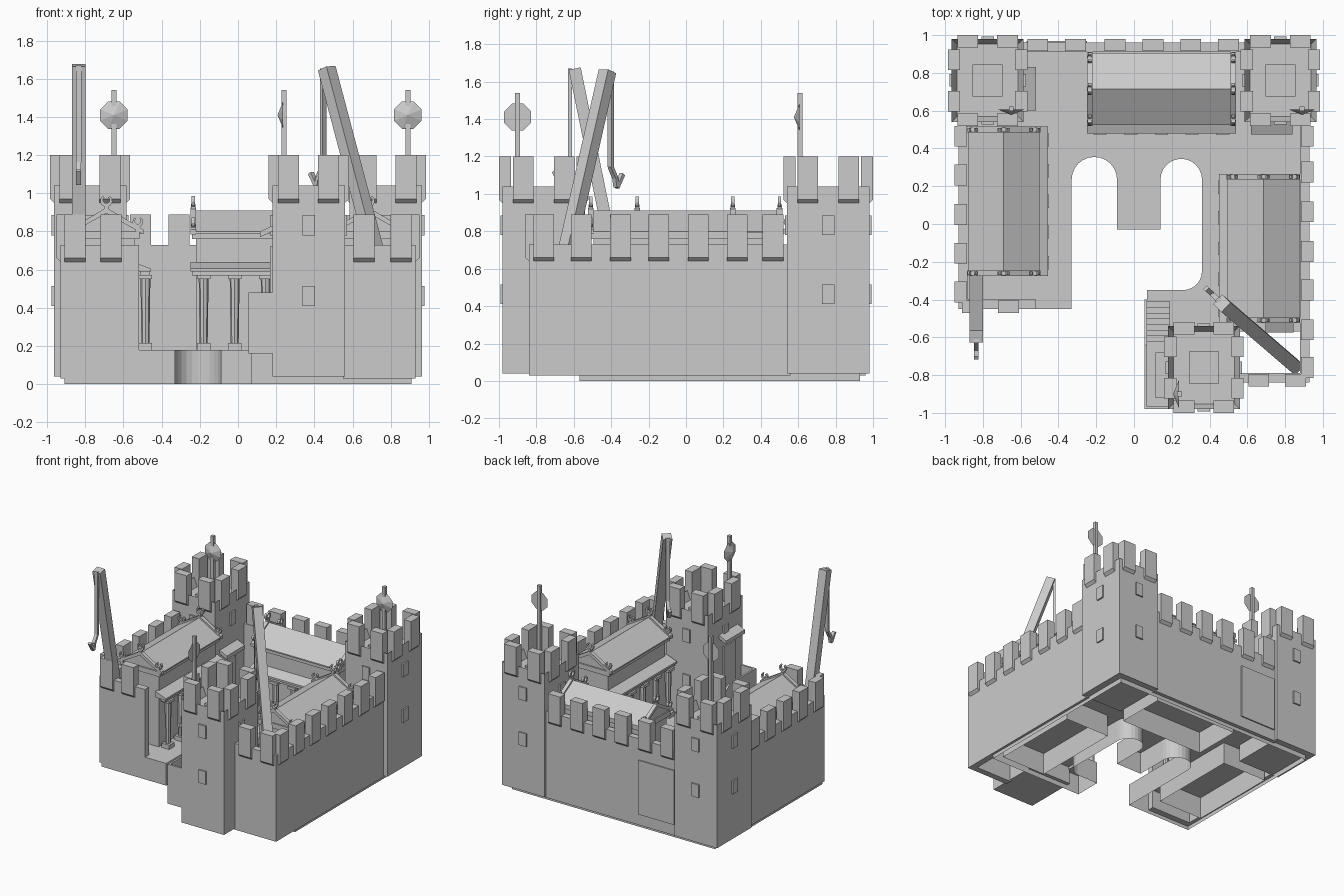
import bpy, bmesh
from math import pi, cos, sin
from mathutils import Matrix, Vector

if "Cube" in bpy.data.objects:
    bpy.data.objects.remove(bpy.data.objects["Cube"])

I = Matrix.Identity(4)


def finish(bm, name, M=I):
    bmesh.ops.recalc_face_normals(bm, faces=bm.faces)
    me = bpy.data.meshes.new(name)
    bm.to_mesh(me)
    bm.free()
    ob = bpy.data.objects.new(name, me)
    ob.matrix_world = M
    bpy.context.collection.objects.link(ob)
    return ob


def prism(name, pts, axis, a, b, M=I):
    """Extrude a 2D outline along an axis from a to b."""
    def place(p, t):
        return {'x': (t, p[0], p[1]), 'y': (p[0], t, p[1]), 'z': (p[0], p[1], t)}[axis]
    bm = bmesh.new()
    lo = [bm.verts.new(place(p, a)) for p in pts]
    hi = [bm.verts.new(place(p, b)) for p in pts]
    n = len(pts)
    bm.faces.new(lo)
    bm.faces.new(hi)
    for i in range(n):
        bm.faces.new((lo[i], lo[(i + 1) % n], hi[(i + 1) % n], hi[i]))
    return finish(bm, name, M)


def box(name, x0, x1, y0, y1, z0, z1, M=I):
    return prism(name, [(x0, y0), (x1, y0), (x1, y1), (x0, y1)], 'z', z0, z1, M)


def beam(name, p, q, w, d, side=None):
    """Square bar between two points."""
    p, q = Vector(p), Vector(q)
    z = (q - p).normalized()
    x = Vector(side) if side else z.orthogonal()
    x = (x - z * x.dot(z)).normalized()
    y = z.cross(x)
    M = Matrix((x, y, z)).transposed().to_4x4()
    M.translation = p
    return box(name, -w / 2, w / 2, -d / 2, d / 2, 0, (q - p).length, M)


def at(x, y, z=0, deg=0):
    return Matrix.Translation((x, y, z)) @ Matrix.Rotation(deg * pi / 180, 4, 'Z')


def merlon(x, y, z, deg):
    # block with chamfered foot; local -y is the outside
    pts = [(-.02, 0.02), (0, 0), (.045, 0), (.045, .25), (-.02, .25)]
    prism("merlon", pts, 'x', -.055, .055, at(x, y, z, deg))


# Quay platform with two round-ended docks, open underneath
def arc(cx, cy, r, a0, a1, n):
    return [(cx + r * cos((a0 + (a1 - a0) * i / n) * pi / 180),
             cy + r * sin((a0 + (a1 - a0) * i / n) * pi / 180)) for i in range(n + 1)]


outline = [(-.91, -.45), (-.33, -.45)] + arc(-.21, .235, .12, 180, 0, 12) + [(-.09, -.03), (.14, -.03)]
outline += arc(.25, .235, .11, 180, 0, 12) + arc(.26, -.25, .10, 0, -90, 6)
outline += [(.07, -.35), (.07, -.57), (.91, -.57), (.91, .93), (-.91, .93)]
quay = prism("quay", outline, 'z', 0, .18)
bm = bmesh.new()
bm.from_mesh(quay.data)
bmesh.ops.delete(bm, geom=[f for f in bm.faces if f.calc_center_median().z < .01], context='FACES_ONLY')
bm.to_mesh(quay.data)
bm.free()

# Curtain walls
box("wall_right", .88, .93, -.84, .56, .03, .73)
box("wall_left", -.93, -.88, -.45, .56, .03, .73)
box("wall_back", -.6, .6, .91, .96, .03, .73)
box("wall_front_right", .55, .93, -.84, -.79, .03, .73)
box("wall_front_left", -.93, -.52, -.45, -.40, .03, .73)
box("back_gate", -.57, -.25, .955, .97, .12, .56)
for y in (-.76, -.56, -.35, -.145, .065, .275, .465):
    merlon(.93, y, .64, 90)
for y in (-.36, -.155, .05, .26, .465):
    merlon(-.93, y, .64, -90)
for x in (-.51, -.31, -.10, .10, .30, .50):
    merlon(x, .96, .64, 180)
for x in (.66, .855):
    merlon(x, -.84, .64, 0)
for x in (-.855, -.665):
    merlon(x, -.45, .64, 0)


def awning(M, w):
    # sloped canopy and door; local -y is the outside
    prism("awning", [(0, .45), (0, .42), (-.065, .39), (-.065, .42)], 'x', -w / 2, w / 2, M)
    box("door", -w * .3, w * .3, -.012, .01, 0, .34, M)


# Towers
def tower(cx, cy, disc_x, disc_y, disc_deg):
    hx, hy = .19, .22
    body = box("tower", cx - hx, cx + hx, cy - hy, cy + hy, .04, 1.04)
    bm = bmesh.new()
    bm.from_mesh(body.data)
    top = max(bm.faces, key=lambda f: f.calc_center_median().z)
    bmesh.ops.inset_individual(bm, faces=[top], thickness=.04, depth=0)
    bmesh.ops.translate(bm, verts=top.verts[:], vec=(0, 0, -.07))
    bm.to_mesh(body.data)
    bm.free()
    box("roof_hatch", cx - .08, cx + .08, cy - .085, cy + .085, .96, .985)
    for deg, ox, oy in ((0, 0, -hy), (180, 0, hy), (90, hx, 0), (-90, -hx, 0)):
        for s in (-1, 1):
            dx, dy = (s * .105, 0) if ox == 0 else (0, s * .11)
            merlon(cx + ox + dx, cy + oy + dy, .95, deg)
        for z in (.41, .78):
            box("window", -.033, .033, -.012, .01, z, z + .105, at(cx + ox, cy + oy, 0, deg))
    # pole with faceted disc
    box("pole", -.013, .013, -.013, .013, .97, 1.54, at(disc_x, disc_y))
    bm = bmesh.new()
    bmesh.ops.create_cone(bm, cap_ends=True, segments=8, radius1=.078, radius2=.0, depth=.03)
    finish(bm, "pole_disc", at(disc_x, disc_y, 1.41, disc_deg)
           @ Matrix.Translation((0, -.018, 0)) @ Matrix.Rotation(pi / 2, 4, 'X')
           @ Matrix.Rotation(pi / 8, 4, 'Z'))


tower(-.775, .76, -.65, .61, 0)
tower(.775, .76, .89, .61, 0)
tower(.37, -.76, .24, -.90, -90)
awning(at(-.585, .715, .18, 90), .23)
awning(at(.73, .54, .18), .22)
awning(at(.77, -.51, .18), .15)
awning(at(.18, -.80, .38, -90), .24)

# Stair to the front tower
for i in range(8):
    y = -.41 - .03 * i
    box("stair_step", .07, .19, -.66, y, .16, .19 + .024 * (i + 1))
box("stair_landing", .07, .19, -.97, -.64, .16, .38)
rail = [(-.98, .16), (-.98, .48), (-.64, .48), (-.40, .30), (-.40, .16)]
prism("stair_rail", rail, 'x', .055, .07)
box("stair_front_rail", .055, .19, -.98, -.965, .16, .48)


def finial(M, s):
    # open horn-shaped ornament
    out = arc(0, 0, s, 125, 415, 9)
    inn = arc(0, s * .15, s * .55, 415, 125, 9)
    prism("finial_horns", out + inn, 'y', -.009, .009, M)
    box("finial_foot", -.012, .012, -.012, .012, -s * 2, -s * .5, M)


# Colonnaded halls: local ridge along y, portico on +x
def hall(M, L, cols):
    h = L / 2
    cellar = box("hall_cellar", -.18, .22, -h + .02, h - .02, 0, .179, M)
    bm = bmesh.new()
    bm.from_mesh(cellar.data)
    bmesh.ops.delete(bm, geom=[f for f in bm.faces if f.calc_center_median().z < .01], context='FACES_ONLY')
    bm.to_mesh(cellar.data)
    bm.free()
    box("hall_walls", -.175, .15, -h + .03, h - .03, .18, .77, M)
    box("hall_cornice", -.185, .175, -h + .01, h - .01, .76, .80, M)
    prism("hall_roof", [(-.19, .79), (.19, .79), (.19, .80), (0, .91), (-.19, .80)], 'y', -h + .02, h - .02, M)
    for s in (-1, 1):
        y0, y1 = sorted((s * h, s * (h - .03)))
        for k in (-1, 1):
            prism("raking_cornice", [(k * .195, .785), (k * .195, .81), (0, .925), (0, .895)], 'y', y0, y1, M)
            finial(M @ at(k * .165, s * (h - .015), .85), .028)
        finial(M @ at(0, s * (h - .015), .96), .032)
    prism("portico_roof", [(.14, .59), (.235, .59), (.235, .605), (.14, .64)], 'y', -h, h, M)
    box("portico_beam", .18, .225, -h + .01, h - .01, .57, .595, M)
    for i in range(cols):
        y = -h + .07 + (L - .14) * i / (cols - 1)
        C = M @ at(.205, y)
        box("column_base", -.035, .035, -.035, .035, .18, .215, C)
        box("column_capital", -.035, .035, -.035, .035, .55, .572, C)
        bm = bmesh.new()
        bmesh.ops.create_cone(bm, cap_ends=True, segments=8, radius1=.021, radius2=.026, depth=.345)
        finish(bm, "column_shaft", C @ Matrix.Translation((0, 0, .385)))


hall(at(-.69, .12), .79, 5)
hall(at(.685, -.13, 0, 180), .79, 5)
hall(at(.145, .715, 0, -90), .79, 5)


# Leaning cranes with hanging hooks
def crane(foot, tip, out):
    o = Vector(out).normalized()
    side = o.cross(Vector((0, 0, 1)))
    t = Vector(tip)
    beam("crane_beam", foot, tip, .07, .065, side)
    top = t + o * .025
    up = Vector((0, 0, 1))
    pts = [top + up * a + o * b for a, b in ((0, 0), (-.51, 0), (-.57, .035), (-.62, .045), (-.55, .09))]
    for i in range(4):
        beam("crane_hook", pts[i], pts[i + 1], .026 if i else .03, .02, side)


crane((-.835, -.29, .18), (-.835, -.595, 1.67), (0, -1, 0))
crane((.855, -.755, .18), (.465, -.42, 1.655), (-.72, .69, 0))
